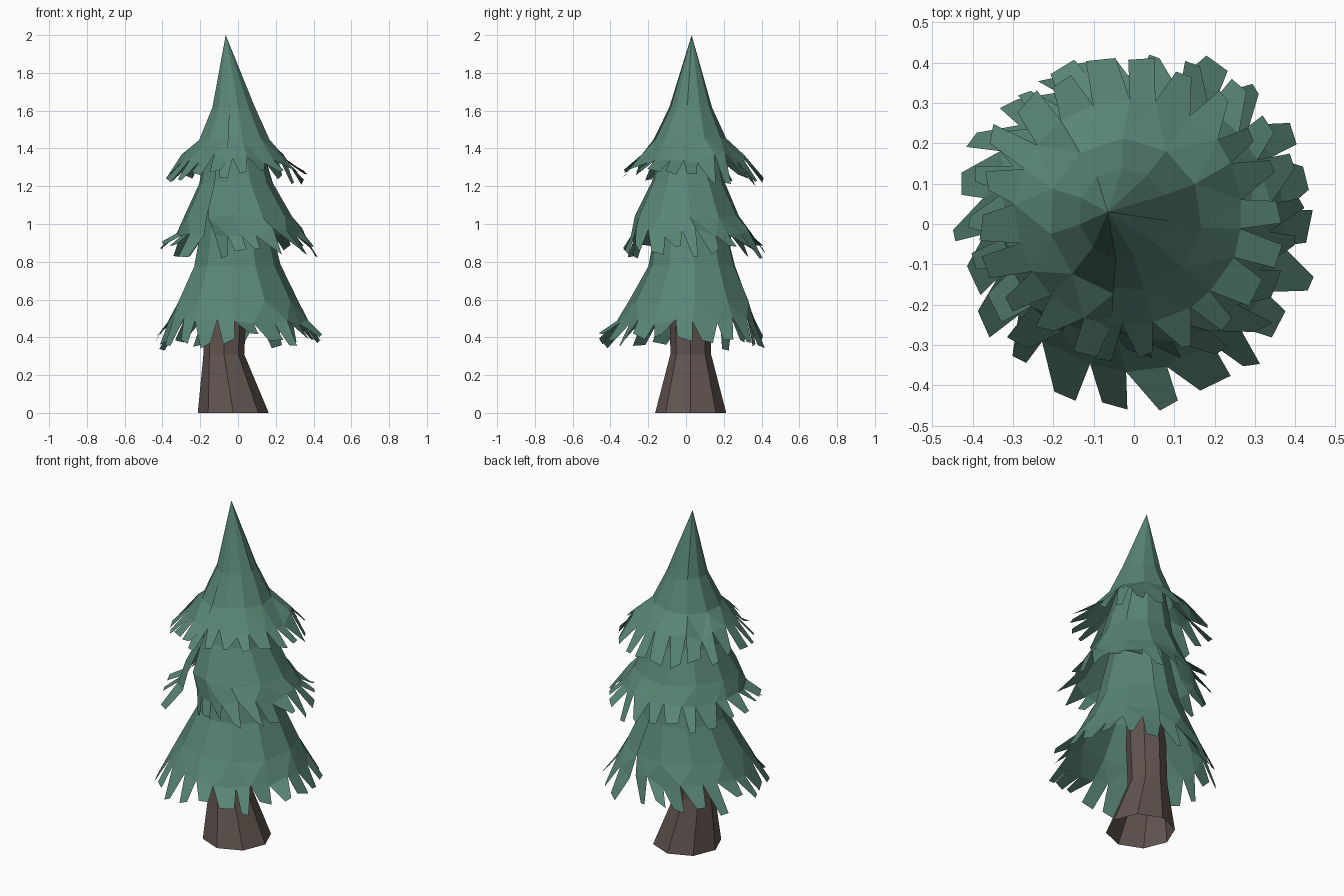
import bpy, bmesh, random
from math import sin, cos, radians, tau
from mathutils import Vector

cube = bpy.data.objects.get("Cube")
if cube:
    bpy.data.objects.remove(cube, do_unlink=True)

random.seed(5)
jitter = lambda amount: random.uniform(-amount, amount)


def material(name, rgb):
    mat = bpy.data.materials.new(name)
    mat.use_nodes = True
    mat.diffuse_color = (*rgb, 1)
    mat.node_tree.nodes["Principled BSDF"].inputs["Base Color"].default_value = (*rgb, 1)
    return mat


needle_green = material("needle green", (0.1, 0.235, 0.18))
bark_brown = material("bark brown", (0.12, 0.088, 0.078))


def point(ring, angle, scale=1.0):
    """Point on a ring given as centre x, centre y, radius, height."""
    x, y, r, z = ring
    return Vector((x + r * scale * cos(angle), y + r * scale * sin(angle), z))


def finish(bm, name, mat):
    bmesh.ops.remove_doubles(bm, verts=bm.verts, dist=0.0005)
    mesh = bpy.data.meshes.new(name)
    bm.to_mesh(mesh)
    bm.free()
    mesh.materials.append(mat)
    obj = bpy.data.objects.new(name, mesh)
    bpy.context.collection.objects.link(obj)


def bridge(bm, upper, lower):
    for i in range(len(upper) - 1):
        bm.faces.new((upper[i], lower[i], lower[i + 1], upper[i + 1]))


def tier(name, rings, hem, tip, seam, slit=0, tuck=0, sides=11):
    """Wrapped skirt whose ends overlap at a seam, with a ragged tooth hem.
    Towards the hem, the start swings away by slit degrees and in by tuck."""
    bm = bmesh.new()

    def vert(ring, t, drop=0.0, grow=0.0, opening=0.0):
        angle = radians(seam + opening * slit * (1 - t)) + tau * 1.03 * t
        hang = tuck * opening * max(0, 1 - 6 * t)
        p = point(ring, angle, 0.985 + 0.04 * t + grow - hang)
        p.z += drop
        return bm.verts.new(p)

    # Faceted body
    loops = []
    for k, ring in enumerate(rings):
        wobble = 0.008 if k else 0
        opening = 0.3 if k == len(rings) - 1 else 0
        loops.append([vert(ring, i / sides, jitter(wobble), jitter(wobble), opening)
                      for i in range(sides + 1)])
    for upper, lower in zip(loops, loops[1:]):
        bridge(bm, upper, lower)

    # Notches below the body, two teeth per side
    teeth = sides * 2
    notch = [vert(hem, (j + jitter(0.15) * (0 < j < teeth)) / teeth,
                  jitter(0.025), jitter(0.015), 0.65) for j in range(teeth + 1)]
    last = loops[-1]
    for i in range(sides):
        a, b, c = notch[2 * i:2 * i + 3]
        bm.faces.new((last[i], a, b))
        bm.faces.new((last[i], b, last[i + 1]))
        bm.faces.new((last[i + 1], b, c))

    # Blunt teeth of varied length
    for j in range(teeth):
        drop, grow = jitter(0.035), jitter(0.04)
        mid, half = j + 0.5 + jitter(0.12), random.uniform(0.1, 0.34)
        left, right = (vert(tip, (mid + side * half) / teeth, drop + jitter(0.02),
                            grow + jitter(0.03), 1) for side in (-1, 1))
        bm.faces.new((notch[j], left, right, notch[j + 1]))
    finish(bm, name, needle_green)


# Foliage tiers
tier("top_foliage",
     [(-0.065, 0.03, 0, 2), (-0.025, 0.025, 0.112, 1.62), (-0.02, 0.02, 0.19, 1.45)],
     (-0.01, 0.03, 0.28, 1.345), (-0.01, 0.035, 0.37, 1.25), 250)
tier("middle_foliage",
     [(-0.03, 0.02, 0.13, 1.5), (-0.01, 0.01, 0.195, 1.22), (0, 0, 0.285, 1.04)],
     (0.01, 0.01, 0.33, 0.955), (0.01, 0.015, 0.405, 0.86), 225, 22, 0.3)
tier("lower_foliage",
     [(-0.02, 0.02, 0.15, 1.15), (-0.01, 0.03, 0.23, 0.78), (-0.01, 0.02, 0.32, 0.59)],
     (-0.005, 0.01, 0.37, 0.485), (0, 0, 0.445, 0.375), 60, 20, 0.1)

# Trunk: flared open base, leaning below the first bend
bm = bmesh.new()
trunk_rings = [(-0.04, 0.025, 0.08, 0.95), (-0.065, 0.025, 0.11, 0.55),
               (-0.075, 0.025, 0.108, 0.31), (-0.025, 0.025, 0.188, 0)]
loops = [[bm.verts.new(point(ring, tau * i / 8)) for i in range(9)]
         for ring in trunk_rings]
for upper, lower in zip(loops, loops[1:]):
    bridge(bm, upper, lower)
finish(bm, "trunk", bark_brown)
